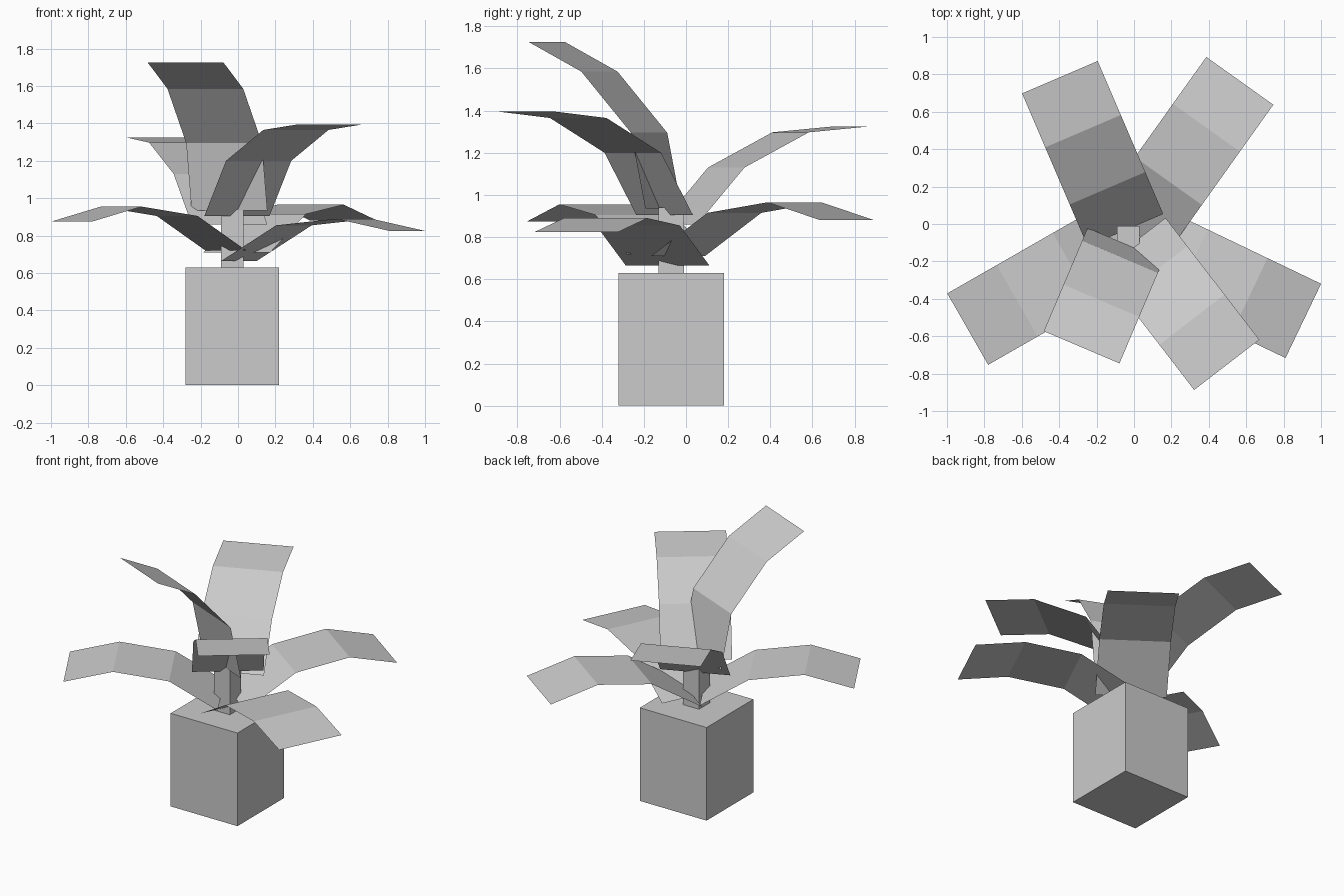
import bpy, math

if "Cube" in bpy.data.objects:
    bpy.data.objects.remove(bpy.data.objects["Cube"])

# One flat colour
grey = bpy.data.materials.new("plain_grey")
grey.diffuse_color = (0.6, 0.6, 0.6, 1)
grey.use_nodes = True
grey.node_tree.nodes["Principled BSDF"].inputs["Base Color"].default_value = grey.diffuse_color

CX, CY = -0.03, -0.07      # plant axis
LEAF_W = 0.44


def mesh_object(name, verts, faces):
    me = bpy.data.meshes.new(name)
    me.from_pydata(verts, [], faces)
    me.materials.append(grey)
    ob = bpy.data.objects.new(name, me)
    bpy.context.collection.objects.link(ob)
    return ob


def box(name, half, z0, z1):
    v = [(CX + sx * half, CY + sy * half, z)
         for z in (z0, z1) for sx, sy in ((-1, -1), (1, -1), (1, 1), (-1, 1))]
    f = [(3, 2, 1, 0), (4, 5, 6, 7)]
    f += [(i, (i + 1) % 4, 4 + (i + 1) % 4, 4 + i) for i in range(4)]
    return mesh_object(name, v, f)


def leaf(name, degrees, profile):
    """Bent flat strip running outwards; profile is (radius, height)."""
    a = math.radians(degrees)
    c, s = math.cos(a), math.sin(a)
    v = []
    for r, z in profile:
        for side in (-LEAF_W / 2, LEAF_W / 2):
            v.append((CX + r * c - side * s, CY + r * s + side * c, z))
    f = [(2 * i, 2 * i + 2, 2 * i + 3, 2 * i + 1) for i in range(len(profile) - 1)]
    return mesh_object(name, v, f)


# Pot and stem
box("pot", 0.25, 0.0, 0.63)
box("stem", 0.06, 0.63, 0.94)

# Leaves, lowest to highest
leaf("leaf_right", -25.6, [(0.04, 0.665), (0.365, 0.855), (0.72, 0.89), (1.037, 0.825)])
leaf("leaf_back_right", 54.5, [(0.04, 0.71), (0.368, 0.915), (0.718, 0.965), (1.026, 0.88)])
leaf("leaf_left", 209.8, [(0.04, 0.72), (0.34, 0.905), (0.685, 0.955), (0.99, 0.875)])
leaf("leaf_back_left", 113.2, [(0.04, 0.86), (0.284, 1.13), (0.616, 1.297), (0.93, 1.325)])
leaf("leaf_front_right", -52.4, [(0.04, 0.905), (0.23, 1.2), (0.557, 1.365), (0.862, 1.395)])
leaf("leaf_front_left", 247.0, [(0.04, 0.935), (0.114, 1.295), (0.37, 1.585), (0.64, 1.725)])
